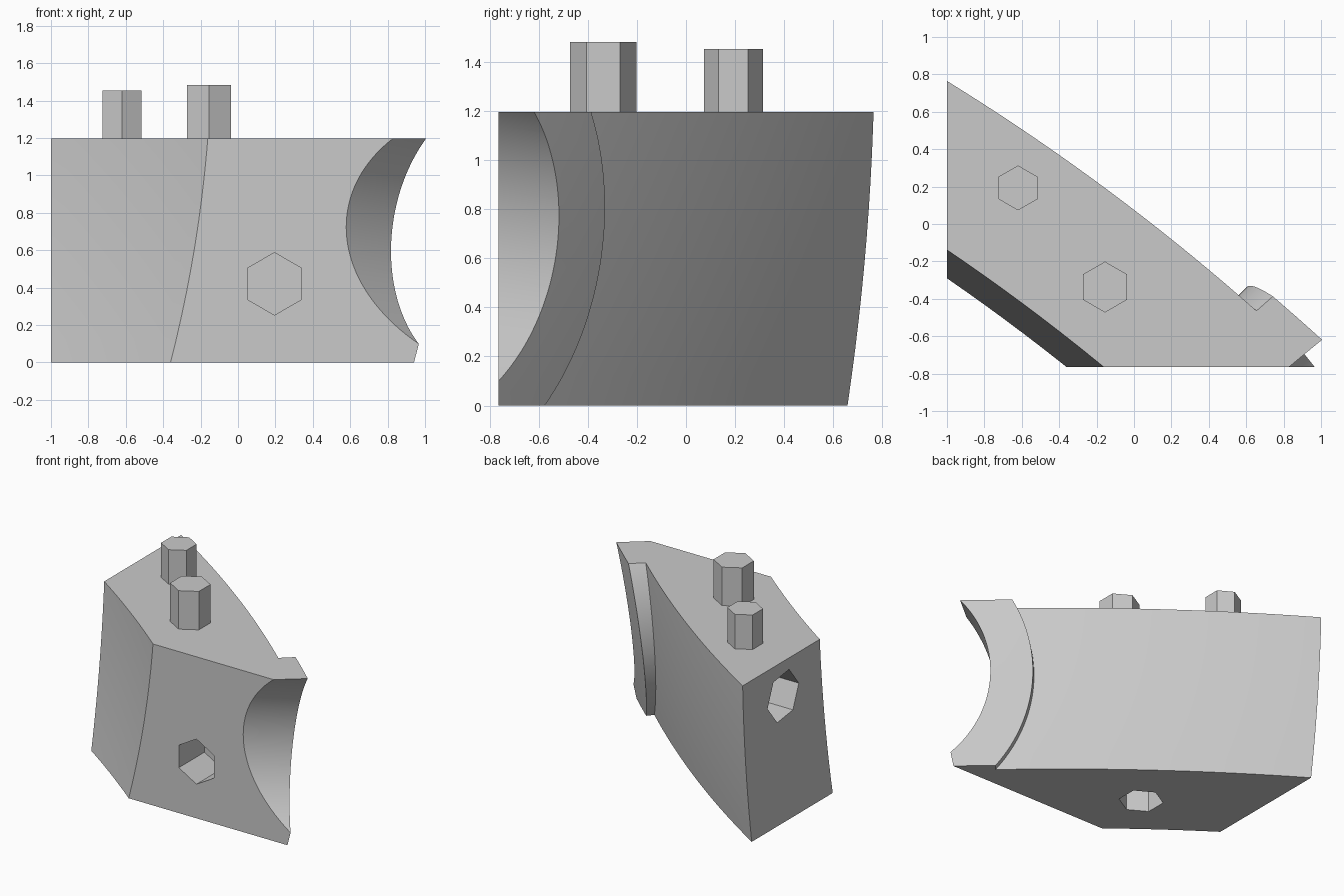
import bpy, bmesh, math
from mathutils import Vector, Matrix

if "Cube" in bpy.data.objects:
    bpy.data.objects.remove(bpy.data.objects["Cube"], do_unlink=True)

grey = bpy.data.materials.new("plain_grey")
grey.use_nodes = True
colour = (0.59, 0.59, 0.59, 1)
grey.diffuse_color = colour
grey.node_tree.nodes["Principled BSDF"].inputs["Base Color"].default_value = colour

U = Vector((1, 1, 0)).normalized()    # outward through the shell
V = Vector((1, -1, 0)).normalized()   # sideways along the shell
Z = Vector((0, 0, 1))


def finish(name, bm):
    """Turn all faces outward and make the object."""
    bm.normal_update()
    bmesh.ops.recalc_face_normals(bm, faces=bm.faces)
    bm.normal_update()
    if bm.calc_volume(signed=True) < 0:
        bmesh.ops.reverse_faces(bm, faces=bm.faces)
    mesh = bpy.data.meshes.new(name)
    bm.to_mesh(mesh)
    bm.free()
    mesh.materials.append(grey)
    ob = bpy.data.objects.new(name, mesh)
    bpy.context.collection.objects.link(ob)
    return ob


def block(name, lo, hi):
    bm = bmesh.new()
    bmesh.ops.create_cube(bm, size=1)
    lo, hi = Vector(lo), Vector(hi)
    for v in bm.verts:
        v.co = Vector([(a + b) / 2 + c * (b - a) for a, b, c in zip(lo, hi, v.co)])
    return finish(name, bm)


def prism(name, start, end, radius, sides, turn=0):
    """Straight prism or cylinder from start to end."""
    start, end = Vector(start), Vector(end)
    axis = end - start
    bm = bmesh.new()
    bmesh.ops.create_cone(bm, cap_ends=True, segments=sides, radius1=radius,
                          radius2=radius, depth=axis.length)
    rot = axis.to_track_quat('Z', 'Y').to_matrix().to_4x4()
    spin = Matrix.Rotation(math.radians(turn), 4, 'Z')
    bm.transform(Matrix.Translation((start + end) / 2) @ rot @ spin)
    return finish(name, bm)


def dome(name, u0, v0, z0, radius, size, back):
    """Solid whose outward face is a patch of a large sphere."""
    bm = bmesh.new()
    bmesh.ops.create_grid(bm, x_segments=56, y_segments=56, size=size)
    for p in bm.verts:
        v, z = p.co.x, p.co.y
        u = u0 + math.sqrt(radius ** 2 - (v - v0) ** 2 - (z - z0) ** 2)
        p.co = U * u + V * v + Z * z
    # Close the patch with side walls and one flat back face
    rim = [e for e in bm.edges if e.is_boundary]
    new = bmesh.ops.extrude_edge_only(bm, edges=rim)["geom"]
    for p in new:
        if isinstance(p, bmesh.types.BMVert):
            p.co += U * (back - p.co.dot(U))
    bmesh.ops.holes_fill(bm, edges=[e for e in bm.edges if e.is_boundary], sides=0)
    return finish(name, bm)


def combine(target, tool, operation):
    """Apply a boolean, with a second solver if the first leaves the mesh as it was."""
    count = len(target.data.vertices)
    bpy.context.view_layer.objects.active = target
    for solver in ('EXACT', 'MANIFOLD'):
        mod = target.modifiers.new("cut", 'BOOLEAN')
        mod.operation, mod.solver, mod.object = operation, solver, tool
        bpy.context.view_layer.update()
        bpy.ops.object.modifier_apply(modifier=mod.name)
        if len(target.data.vertices) != count:
            break
    bpy.data.objects.remove(tool, do_unlink=True)


hub = U * 0.05 + V * 1.72 + Z * 0.703    # centre of the round opening
axis = (U - Z * 0.115).normalized()      # its axis dips slightly outward

# Curved shell with a raised lip and a round opening
shell = dome("shell_block", -11.844, 1.52, 1.5, 12.005, 3.21, -4)
lip = dome("lip", -11.679, 1.72, 2.1, 12, 3.37, -3)
combine(lip, prism("lip_edge", hub - axis * 0.4, hub + axis * 2, 1.055, 160), 'INTERSECT')
combine(shell, lip, 'UNION')
combine(shell, dome("inner", -11.844, 1.52, 1.77, 11.257, 3.53, -5), 'DIFFERENCE')
combine(shell, prism("opening", hub - axis * 2, hub + axis * 2.1, 0.77, 160), 'DIFFERENCE')

# Flat front, side, top and bottom
combine(shell, block("bounds", (-1, -0.765, 0), (1.3, 1, 1.197)), 'INTERSECT')

# Hexagonal sockets in the front, side and underside
for start, inward, radius, turn in (
        ((0.195, -0.765, 0.42), (0, 1, 0), 0.167, 0),
        ((-1, 0.29, 0.94), (1, 0, 0), 0.185, 22),
        ((-0.326, -0.315, 0), (0, 0, 1), 0.15, 0)):
    s, d = Vector(start), Vector(inward)
    combine(shell, prism("socket", s - d * 0.1, s + d * 0.3, radius, 6, turn), 'DIFFERENCE')

# Hexagonal pegs on the top
for x, y, radius, top in ((-0.62, 0.193, 0.12, 1.453), (-0.155, -0.337, 0.136, 1.482)):
    combine(shell, prism("peg", (x, y, 1.1), (x, y, top), radius, 6), 'UNION')

bpy.ops.object.select_all(action='DESELECT')
shell.select_set(True)
bpy.context.view_layer.objects.active = shell
bpy.ops.object.shade_smooth_by_angle(angle=math.radians(25))
